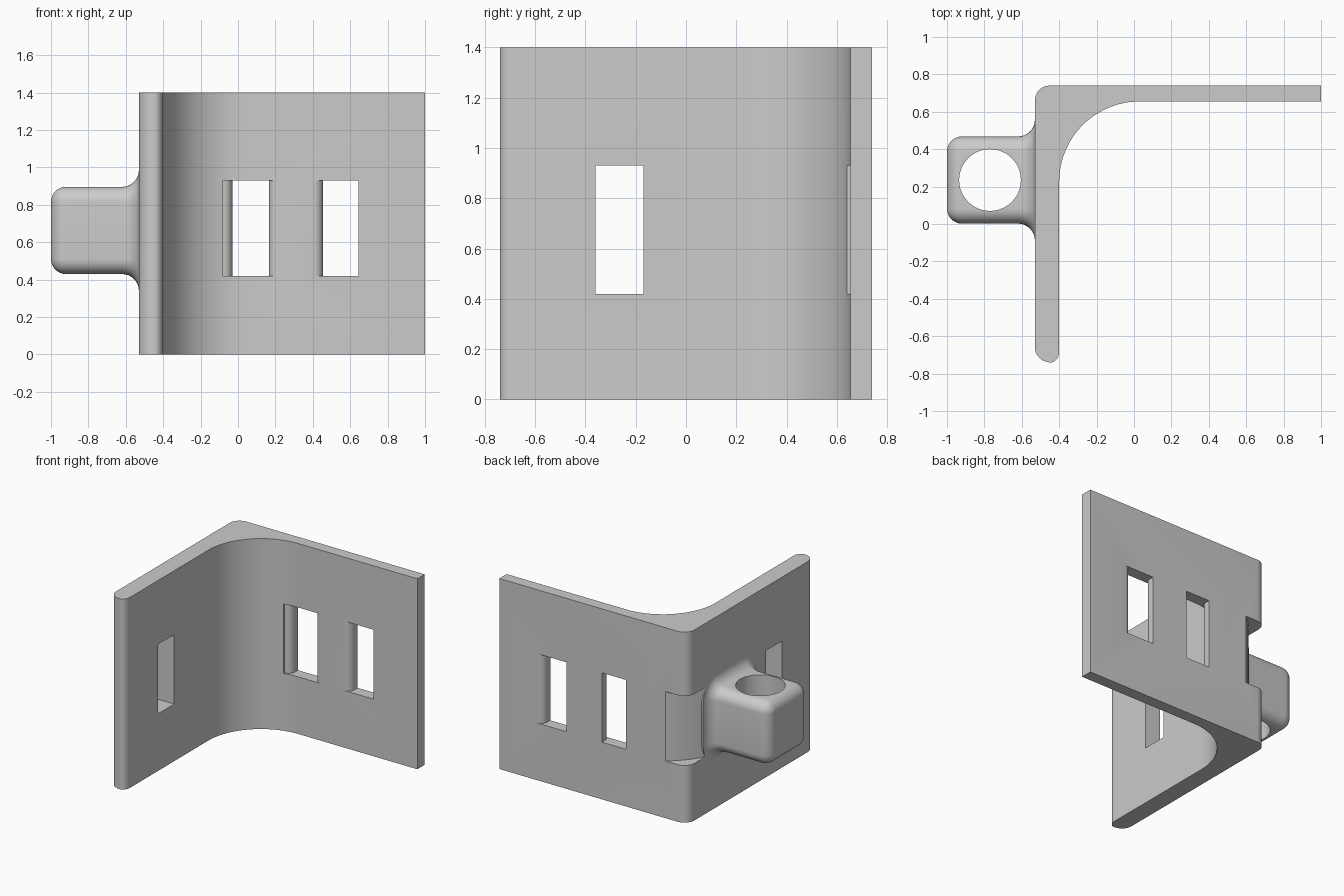
import bpy, bmesh
from math import sin, cos, pi, radians

cube = bpy.data.objects.get("Cube")
if cube:
    bpy.data.objects.remove(cube)

grey = bpy.data.materials.new("plain_grey")
grey.use_nodes = True
grey.diffuse_color = (0.6, 0.6, 0.6, 1)
grey.node_tree.nodes["Principled BSDF"].inputs["Base Color"].default_value = (0.6, 0.6, 0.6, 1)

SLOT_LOW, SLOT_HIGH = 0.42, 0.93


def arc(cx, cy, rx, ry, start, end, n=10):
    """Points on an elliptical arc, angles in degrees."""
    angles = [radians(start + (end - start) * i / n) for i in range(n + 1)]
    return [(cx + rx * cos(a), cy + ry * sin(a)) for a in angles]


def finish(name, bm):
    bmesh.ops.remove_doubles(bm, verts=bm.verts, dist=1e-5)
    bmesh.ops.recalc_face_normals(bm, faces=bm.faces)
    mesh = bpy.data.meshes.new(name)
    bm.to_mesh(mesh)
    bm.free()
    mesh.materials.append(grey)
    obj = bpy.data.objects.new(name, mesh)
    bpy.context.collection.objects.link(obj)
    return obj


def prism(name, outline, z0, z1):
    """Extrude an xy outline from z0 to z1."""
    bm = bmesh.new()
    face = bm.faces.new([bm.verts.new((x, y, z0)) for x, y in outline])
    up = bmesh.ops.extrude_face_region(bm, geom=[face])["geom"]
    verts = [v for v in up if isinstance(v, bmesh.types.BMVert)]
    bmesh.ops.translate(bm, vec=(0, 0, z1 - z0), verts=verts)
    return finish(name, bm)


def combine(target, other, operation):
    """Apply a boolean and discard the helper."""
    mod = target.modifiers.new(operation, "BOOLEAN")
    mod.operation, mod.solver, mod.object = operation, "EXACT", other
    bpy.ops.object.select_all(action="DESELECT")
    bpy.context.view_layer.objects.active = target
    target.select_set(True)
    bpy.ops.object.modifier_apply(modifier=mod.name)
    bpy.data.objects.remove(other)


# Angle plate: thick side wing, large inner fillet, thin back panel
outline = [(1, 0.655), (1, 0.74)]
outline += arc(-0.45, 0.66, 0.08, 0.08, 90, 180)
outline += arc(-0.445, -0.66, 0.085, 0.08, 180, 270)
outline += arc(-0.445, -0.68, 0.045, 0.06, 270, 360)
outline += arc(0.03, 0.225, 0.43, 0.43, 180, 90, 24)
bracket = prism("angle_bracket", outline, 0, 1.4)

# Strap slots in the back panel, with rounded edges where the strap bends
R = 0.05
FRONT, BACK = 0.655, 0.74


def front_flare(x, side):
    pts = arc(x + side * R, FRONT + R, R, R, 180 if side > 0 else 0, 270 if side > 0 else -90, 8)
    return pts + [(x + side * R, 0.5)]


def back_flare(x):
    return [(x + R, 0.9)] + arc(x + R, BACK - R, R, R, 90, 180, 8)


inner_slot = [(-0.03, 0.9)] + front_flare(-0.03, -1) + front_flare(0.165, 1)[::-1] + [(0.165, 0.9)]
outer_slot = [(0.455, 0.9)] + front_flare(0.455, -1) + [(0.645, 0.5)] + back_flare(0.645)[::-1]
wing_slot = [(-0.7, -0.36), (-0.2, -0.36), (-0.2, -0.17), (-0.7, -0.17)]

# Strap groove round the outside corner, concentric with the inner fillet
corner_groove = arc(0.03, 0.225, 0.64, 0.64, 110, 165, 24) + [(-0.8, 0.39), (-0.8, 1), (-0.19, 1)]

for shape in (inner_slot, outer_slot, wing_slot, corner_groove):
    combine(bracket, prism("slot_cutter", shape, SLOT_LOW, SLOT_HIGH), "DIFFERENCE")

# Pole mount: rounded block lofted along x, flaring into the wing
CORE, EDGE, FLARE = 0.153, 0.08, 0.09
CY, CZ = 0.235, 0.663
sections = arc(-1 + EDGE, 0, EDGE, EDGE, 180, 90, 8)
sections += [(x, EDGE + FLARE + y) for x, y in arc(-0.53 - FLARE, 0, FLARE, FLARE, -90, 0, 8)]
sections.append((-0.46, EDGE + FLARE))

bm = bmesh.new()
rings = []
for x, r in sections:
    ring = []
    for k, (sy, sz) in enumerate([(1, 1), (-1, 1), (-1, -1), (1, -1)]):
        for y, z in arc(CY + sy * CORE, CZ + sz * CORE, r, r, 90 * k, 90 * k + 90, 8):
            ring.append(bm.verts.new((x, y, z)))
    rings.append(ring)
for a, b in zip(rings, rings[1:]):
    for i in range(len(a)):
        j = (i + 1) % len(a)
        bm.faces.new((a[i], a[j], b[j], b[i]))
bm.faces.new(rings[0])
bm.faces.new(rings[-1])
bmesh.ops.dissolve_degenerate(bm, dist=1e-5, edges=bm.edges)
mount = finish("pole_mount", bm)

# Vertical hole through the mount
hole = prism("hole_cutter", arc(-0.77, CY, 0.165, 0.165, 0, 360, 48)[:-1], 0.2, 1.2)
combine(mount, hole, "DIFFERENCE")
combine(bracket, mount, "UNION")

bpy.ops.object.select_all(action="DESELECT")
bpy.context.view_layer.objects.active = bracket
bracket.select_set(True)
bpy.ops.object.shade_smooth_by_angle(angle=radians(30))
